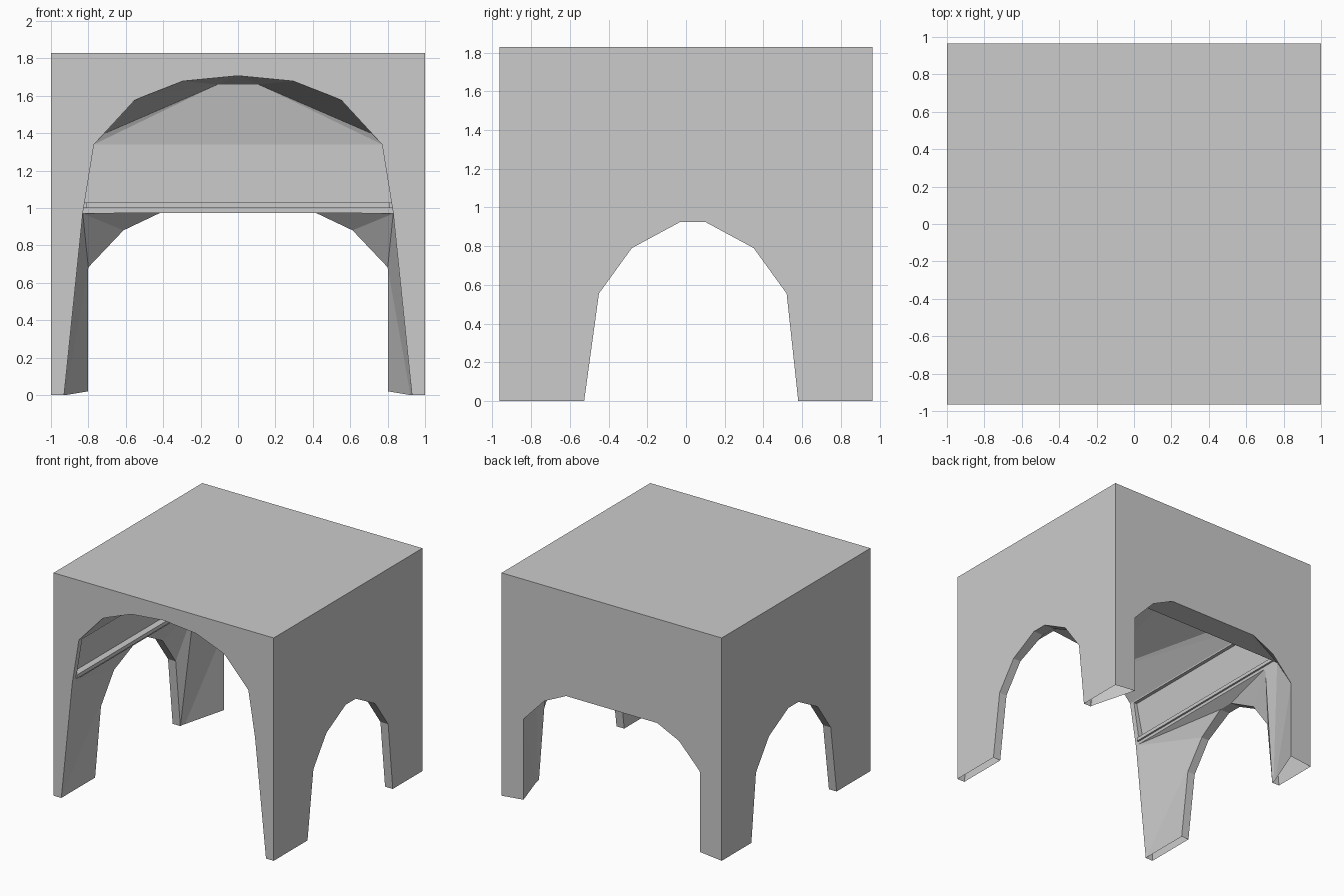
import bpy, bmesh

if "Cube" in bpy.data.objects:
    bpy.data.objects.remove(bpy.data.objects["Cube"])


def make_object(name, bm):
    bmesh.ops.recalc_face_normals(bm, faces=bm.faces[:])
    me = bpy.data.meshes.new(name)
    bm.to_mesh(me)
    bm.free()
    ob = bpy.data.objects.new(name, me)
    bpy.context.collection.objects.link(ob)
    return ob


def hull(name, points):
    """Convex flat-faced solid around the points."""
    bm = bmesh.new()
    vs = [bm.verts.new(p) for p in points]
    bmesh.ops.convex_hull(bm, input=vs)
    loose = [v for v in bm.verts if not v.link_faces]
    bmesh.ops.delete(bm, geom=loose, context='VERTS')
    bmesh.ops.dissolve_limit(bm, angle_limit=0.002, verts=bm.verts[:], edges=bm.edges[:])
    return make_object(name, bm)


def mirrored(points):
    return [(s * x, y, z) for x, y, z in points for s in (1, -1)]


def cut(target, cutter):
    cutter.hide_render = True
    mod = target.modifiers.new("cut", 'BOOLEAN')
    mod.operation = 'DIFFERENCE'
    mod.solver = 'EXACT'
    mod.object = cutter
    bpy.context.view_layer.objects.active = target
    bpy.ops.object.modifier_apply(modifier=mod.name)
    bpy.data.objects.remove(cutter)


X, Y, H = 1.0, 0.965, 1.83

# Outer block
block = hull("arched_block", [(x, y, z) for x in (-X, X) for y in (-Y, Y) for z in (0, H)])

# Main vault: front arch run back to a tilted rear wall
front_arch = [(.94, -.1), (.83, .97), (.77, 1.34), (.54, 1.59), (.31, 1.68), (0, 1.71)]
vault = [(x, -1.1, z) for x, z in front_arch]
vault += [(.94, .58, -.1), (.83, .76, .97), (.77, .76, 1.34), (.71, .74, 1.40), (.11, .70, 1.66)]
cut(block, hull("vault_cutter", mirrored(vault)))

# Shallow recess in the side walls, leaving a ledge below it
recess = [(x, y, z) for x, z in ((.865, 1.03), (.80, 1.33)) for y in (-.92, .75)]
cut(block, hull("recess_cutter", mirrored(recess)))

# Lower back opening: tapers from the vault walls to the smaller back arch
back_arch = [(.80, -.1), (.80, .68), (.61, .88), (.41, .975)]
back = [(x, Y + .002, z) for x, z in back_arch]
back += [(.94, .58, -.1), (.83, .58, .97), (.83, .76, .97)]
cut(block, hull("back_cutter", mirrored(back)))

# Side arches, with the walls thinned evenly around their rims
side_arch = [(-.54, -.1), (-.525, 0), (-.45, .555), (-.28, .79), (-.03, .925),
             (.10, .925), (.35, .79), (.52, .555), (.58, 0), (.59, -.1)]
rim = [(.93 if z < .9 else .91, y, z) for y, z in side_arch]
rim += [(.93, -.966, -.1), (.93, -.966, 0), (.825, -.966, .98), (.825, .62, .98)]
cut(block, hull("rim_cutter", mirrored(rim)))
cut(block, hull("side_cutter", [(x, y, z) for x in (-1.2, 1.2) for y, z in side_arch]))

# Legs are open underneath
bm = bmesh.new()
bm.from_mesh(block.data)
under = [f for f in bm.faces if max(v.co.z for v in f.verts) < .001]
bmesh.ops.delete(bm, geom=under, context='FACES')
# Inner back corners of the legs sit slightly higher
for v in bm.verts:
    if v.co.z < .01 and v.co.y > .9 and abs(v.co.x) < .9:
        v.co.z = .02
bm.to_mesh(block.data)
bm.free()

# Thin ledge around the inside of the vault
bm = bmesh.new()
rings = []
for x, y in ((-.81, -.93), (-.81, .745), (.81, .745), (.81, -.93)):
    s = 1 if x > 0 else -1
    o = .025 if y > 0 else 0
    rings.append([bm.verts.new(p) for p in ((x, y, 1.0), (x, y, 1.03),
                                            (x + s * .025, y + o, 1.03), (x + s * .025, y + o, 1.0))])
for a, b in zip(rings, rings[1:]):
    for i in range(4):
        j = (i + 1) % 4
        bm.faces.new((a[i], a[j], b[j], b[i]))
bm.faces.new(rings[0])
bm.faces.new(rings[-1])
make_object("inner_ledge", bm)
